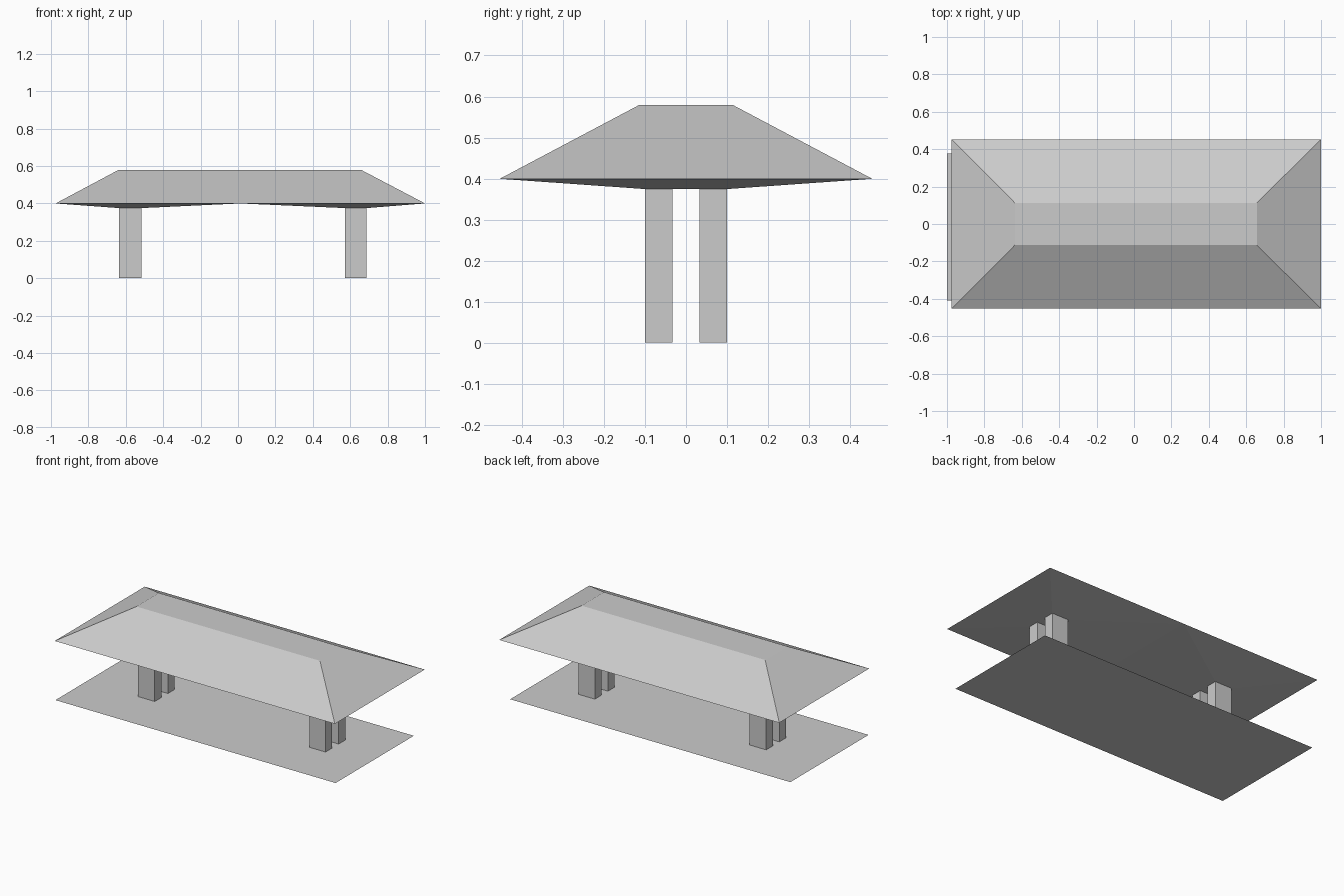
import bpy, bmesh

if "Cube" in bpy.data.objects:
    bpy.data.objects.remove(bpy.data.objects["Cube"])


def rect(bm, x0, x1, y0, y1, z):
    return [bm.verts.new(p) for p in
            ((x0, y0, z), (x1, y0, z), (x1, y1, z), (x0, y1, z))]


def bridge(bm, a, b):
    for i in range(4):
        j = (i + 1) % 4
        bm.faces.new((a[i], a[j], b[j], b[i]))


def finish(bm, name):
    bmesh.ops.remove_doubles(bm, verts=bm.verts, dist=1e-5)
    mesh = bpy.data.meshes.new(name)
    bm.to_mesh(mesh)
    bm.free()
    obj = bpy.data.objects.new(name, mesh)
    bpy.context.collection.objects.link(obj)
    return obj


EAVE, RIDGE, SOFFIT = 0.40, 0.58, 0.375
ROOF_X0, ROOF_X1, ROOF_Y = -0.975, 1.0, 0.453
MID_X = 0.012
LEGS_X = {"left": (-0.635, -0.517), "right": (0.573, 0.687)}
LEG_IN, LEG_OUT = 0.033, 0.10

# Roof: two flared halves meeting at the middle, topped by a flat deck
bm = bmesh.new()
top = [bm.verts.new(p) for p in
       ((-0.637, -0.113, RIDGE), (0.657, -0.113, RIDGE),
        (0.657, 0.113, RIDGE), (-0.637, 0.113, RIDGE))]
bm.faces.new(top)
left = rect(bm, ROOF_X0, MID_X, -ROOF_Y, ROOF_Y, EAVE)
right = rect(bm, MID_X, ROOF_X1, -ROOF_Y, ROOF_Y, EAVE)
bm.faces.new((left[0], left[1], right[1], top[1], top[0]))
bm.faces.new((right[1], right[2], top[2], top[1]))
bm.faces.new((right[2], right[3], left[3], top[3], top[2]))
bm.faces.new((left[3], left[0], top[0], top[3]))

# Underside: each half dips slightly to its pair of legs
for rim, (x0, x1) in ((left, LEGS_X["left"]), (right, LEGS_X["right"])):
    pad = rect(bm, x0, x1, -LEG_OUT, LEG_OUT, SOFFIT)
    bridge(bm, pad, rim)
    bm.faces.new(pad[::-1])
bmesh.ops.remove_doubles(bm, verts=bm.verts, dist=1e-5)
bmesh.ops.recalc_face_normals(bm, faces=bm.faces)
finish(bm, "roof")

# Legs: a front and back post at each end
for side, (x0, x1) in LEGS_X.items():
    for end, (y0, y1) in {"front": (-LEG_OUT, -LEG_IN),
                          "back": (LEG_IN, LEG_OUT)}.items():
        bm = bmesh.new()
        low = rect(bm, x0, x1, y0, y1, 0.002)
        high = rect(bm, x0, x1, y0, y1, SOFFIT)
        bridge(bm, low, high)
        bm.faces.new(low[::-1])
        bm.faces.new(high)
        finish(bm, f"{end}_{side}_leg")

# Base: a thin flat sheet
bm = bmesh.new()
bm.faces.new(rect(bm, -1.0, 0.975, -0.41, 0.378, 0.0))
finish(bm, "base_sheet")
